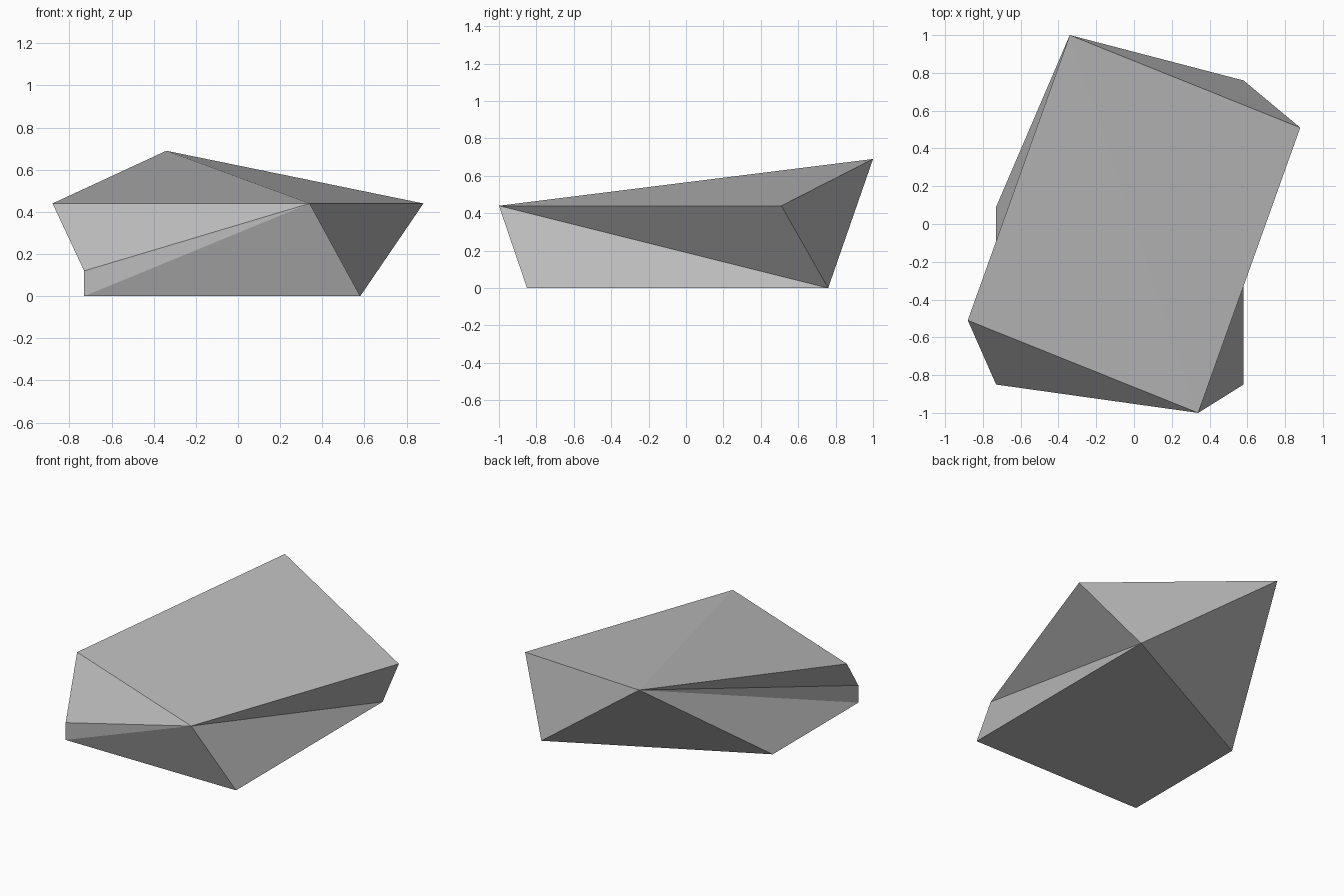
import bpy
import bmesh

cube = bpy.data.objects.get("Cube")
if cube:
    bpy.data.objects.remove(cube)

# One flat stone grey
grey = bpy.data.materials.new("stone grey")
grey.use_nodes = True
colour = (0.5, 0.5, 0.5, 1)
grey.diffuse_color = colour
grey.node_tree.nodes["Principled BSDF"].inputs["Base Color"].default_value = colour

# Corners of the rock: raised rim, chipped corner and flat footprint
corners = {
    "peak": (-0.34, 1.0, 0.69),
    "rim_left": (0.88, 0.51, 0.44),
    "rim_front": (0.34, -1.0, 0.44),
    "rim_right": (-0.88, -0.51, 0.44),
    "chip": (-0.73, -0.85, 0.12),
    "foot_front_right": (-0.73, -0.85, 0),
    "foot_front_left": (0.58, -0.85, 0),
    "foot_back_left": (0.58, 0.76, 0),
    "foot_back_right": (-0.73, 0.09, 0),
}

bm = bmesh.new()
v = {name: bm.verts.new(co) for name, co in corners.items()}


def fan(hub, *ring):
    """Fill triangles from one hub corner along a run of corners."""
    for a, b in zip(ring, ring[1:]):
        bm.faces.new((v[hub], v[a], v[b]))


# Sloping top, then the sides around the front corner
fan("rim_front", "rim_left", "peak", "rim_right", "chip", "foot_front_right",
    "foot_front_left", "foot_back_left", "rim_left")
# Back and right sides around the peak
fan("peak", "rim_left", "foot_back_left", "foot_back_right",
    "foot_front_right", "chip", "rim_right")
# Flat underside
bm.faces.new([v[n] for n in ("foot_front_left", "foot_front_right",
                             "foot_back_right", "foot_back_left")])
bmesh.ops.recalc_face_normals(bm, faces=bm.faces)

mesh = bpy.data.meshes.new("rock")
bm.to_mesh(mesh)
bm.free()
mesh.materials.append(grey)
rock = bpy.data.objects.new("rock", mesh)
bpy.context.collection.objects.link(rock)
